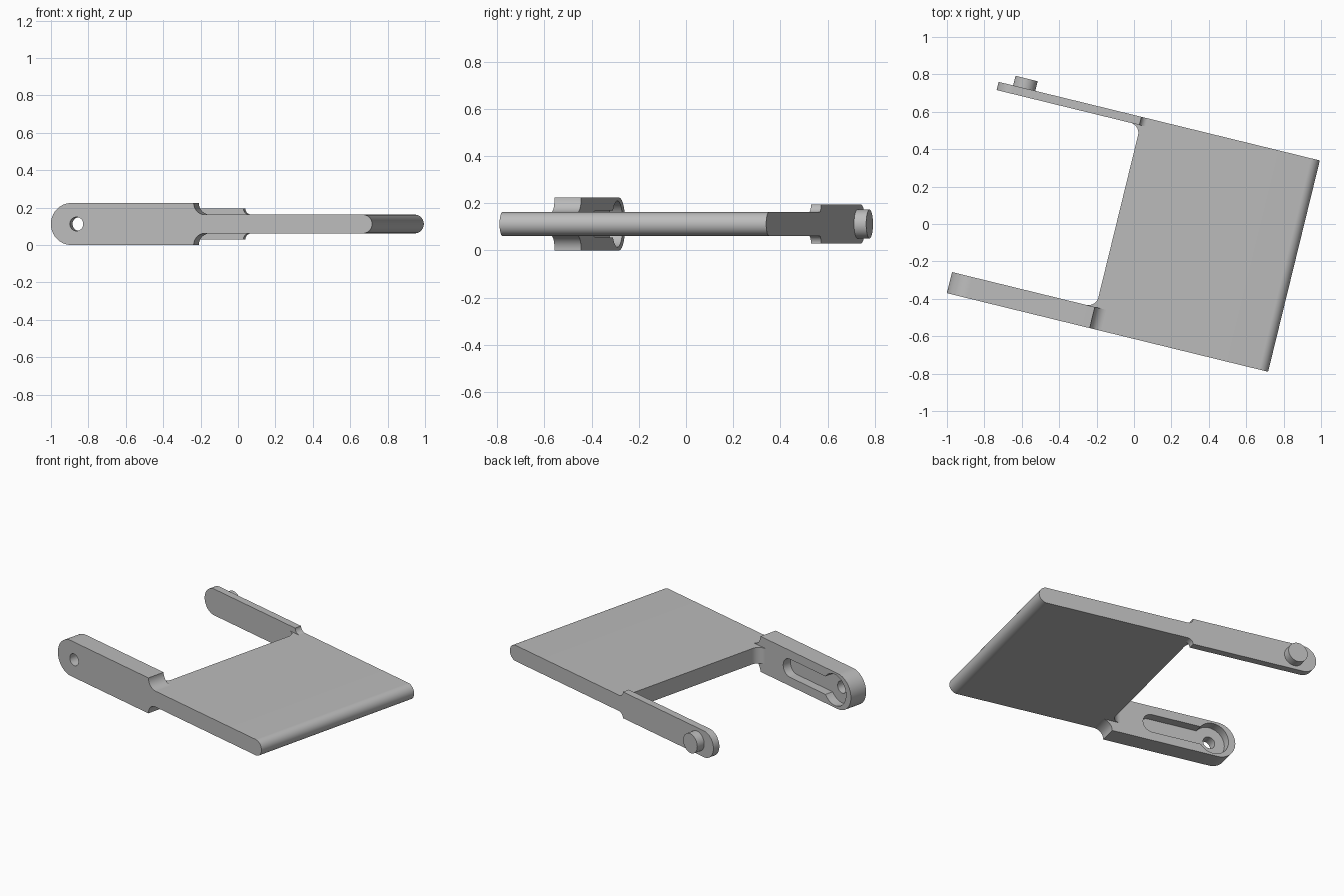
import bpy, bmesh
from math import sin, cos, pi, radians, asin
from mathutils import Matrix

cube = bpy.data.objects.get("Cube")
if cube:
    bpy.data.objects.remove(cube, do_unlink=True)

grey = bpy.data.materials.new("plain_grey")
grey.use_nodes = True
colour = (0.5, 0.5, 0.5, 1)
grey.diffuse_color = colour
grey.node_tree.nodes["Principled BSDF"].inputs["Base Color"].default_value = colour

# The part is laid out along u (length), v (width), z and then turned as a whole
MID = 0.112
PLACE = Matrix.Translation((0.717, -0.79, MID)) @ Matrix.Rotation(radians(-13.75), 4, 'Z')

WIDTH = 1.163      # full width of the plate
INNER = -0.976     # inner edge of the plate
STEP = -0.982      # where the arms step down to the plate
TIP = -1.768       # free end of the arms
PIVOT = -1.627     # centre of the hole and the pin
HALF = 0.05        # half thickness of the plate


def arc(cu, cw, r, a0, a1, n=24):
    """Points on an arc, angles in degrees."""
    return [(cu + r * cos(radians(a0 + (a1 - a0) * i / n)),
             cw + r * sin(radians(a0 + (a1 - a0) * i / n))) for i in range(n + 1)]


def prism(name, pts, lo, hi, along='v'):
    """Extrude a closed outline from lo to hi along v or z."""
    bm = bmesh.new()
    ends = []
    for t in (lo, hi):
        ends.append([bm.verts.new((p, t, q) if along == 'v' else (p, q, t)) for p, q in pts])
        bm.faces.new(ends[-1])
    n = len(pts)
    for i in range(n):
        j = (i + 1) % n
        bm.faces.new((ends[0][i], ends[0][j], ends[1][j], ends[1][i]))
    bmesh.ops.recalc_face_normals(bm, faces=bm.faces)
    bm.transform(PLACE)
    mesh = bpy.data.meshes.new(name)
    bm.to_mesh(mesh)
    bm.free()
    mesh.materials.append(grey)
    ob = bpy.data.objects.new(name, mesh)
    bpy.context.collection.objects.link(ob)
    return ob


def activate(ob):
    bpy.ops.object.select_all(action='DESELECT')
    ob.select_set(True)
    bpy.context.view_layer.objects.active = ob


def cut(ob, cutter):
    cutter.hide_render = True
    mod = ob.modifiers.new("cut", 'BOOLEAN')
    mod.operation = 'DIFFERENCE'
    mod.solver = 'EXACT'
    mod.object = cutter
    activate(ob)
    bpy.ops.object.modifier_apply(modifier=mod.name)
    bpy.data.objects.remove(cutter, do_unlink=True)


def arm_outline(half):
    """Rounded tip, straight sides, concave sweep down to the plate."""
    r = half - HALF
    top = arc(STEP + r, half, r, 180, 270, 12)
    bottom = [(u, -z) for u, z in reversed(top)]
    return arc(TIP + half, 0, half, 270, 90, 40) + top + bottom


# Plate with a fully rounded outer edge
plate = prism("plate", [(INNER, -HALF)] + arc(-HALF, 0, HALF, -90, 90) + [(INNER, HALF)], 0, WIDTH)

# Thick front arm with keyhole pocket and through hole
THICK = 0.116
front_arm = prism("front_arm", arm_outline(MID), 0, THICK)
pocket_r, slot_r, floor = 0.098, 0.057, 0.061
mouth = asin(slot_r / pocket_r) * 180 / pi
keyhole = (arc(PIVOT, 0, pocket_r, mouth, 360 - mouth, 48)
           + arc(-1.18 - slot_r, 0, slot_r, -90, 90))
cut(front_arm, prism("pocket_cutter", keyhole, floor, 0.2))
cut(front_arm, prism("hole_cutter", arc(PIVOT, 0, 0.037, 0, 345, 31), -0.1, 0.2))

# Thin back arm with pin
THIN = WIDTH - 0.045
back_arm = prism("back_arm", arm_outline(0.083), THIN, WIDTH)
pin = prism("pin", arc(PIVOT, 0, 0.061, 0, 352.5, 47), WIDTH - 0.02, 1.216)

# Rounded inner corners between the plate and the arms
R = 0.055
corners = []
for name, v, s in (("front_corner", THICK, 1), ("back_corner", THIN, -1)):
    curve = arc(INNER - R, v + s * R, R, -90 * s, 0, 12)
    corners.append(prism(name, [(INNER, v)] + curve, -HALF, HALF, 'z'))

for ob in [plate, front_arm, back_arm, pin] + corners:
    activate(ob)
    bpy.ops.object.shade_smooth_by_angle(angle=radians(30))
